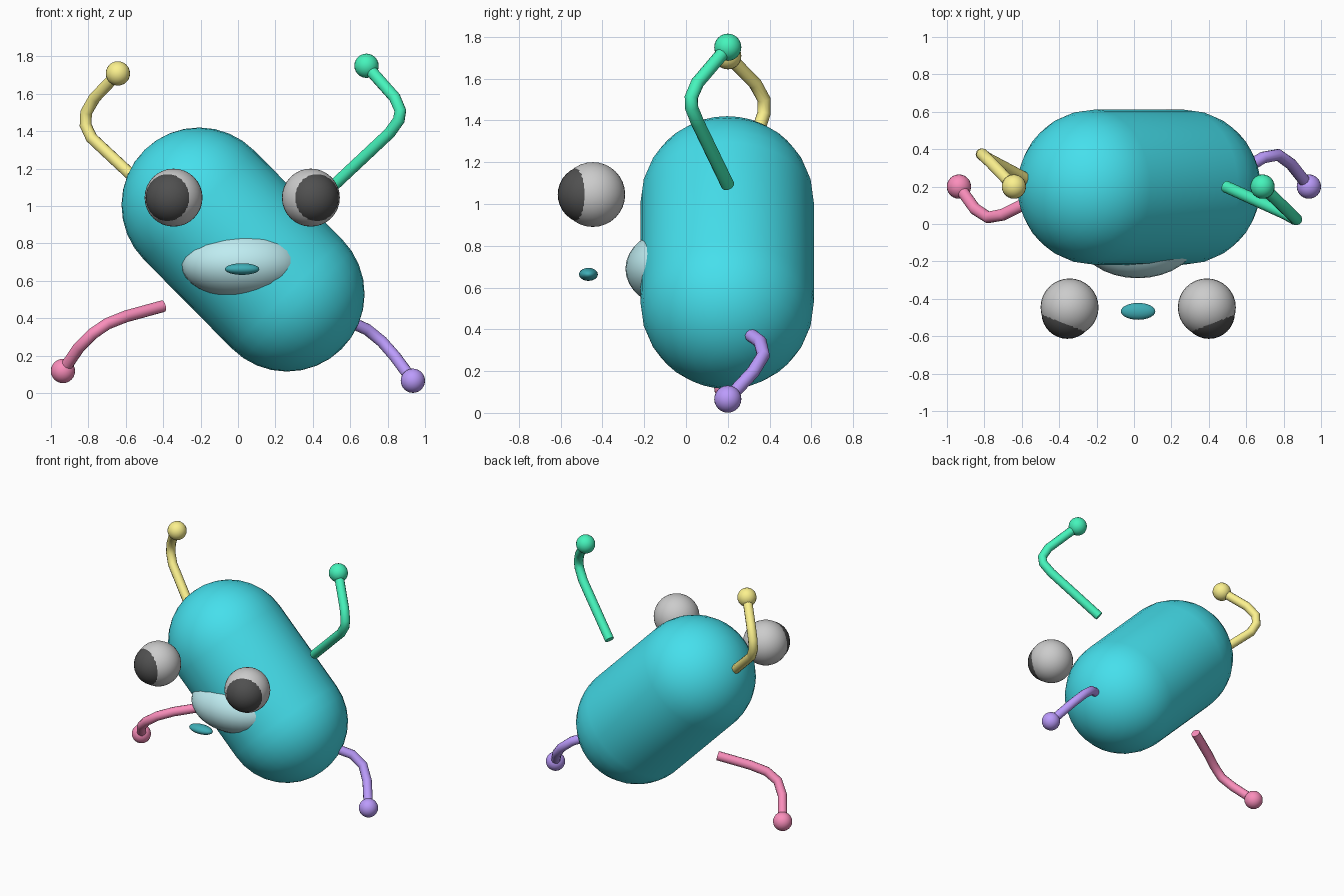
import bpy, bmesh, math
from mathutils import Vector, Matrix

if "Cube" in bpy.data.objects:
    bpy.data.objects.remove(bpy.data.objects["Cube"])


def paint(ob, name, rgb):
    mat = bpy.data.materials.get(name) or bpy.data.materials.new(name)
    mat.diffuse_color = (*rgb, 1)
    mat.use_nodes = True
    mat.node_tree.nodes["Principled BSDF"].inputs["Base Color"].default_value = mat.diffuse_color
    ob.data.materials.append(mat)


def ball(name, loc, size, seg=32, rings=16):
    bm = bmesh.new()
    bmesh.ops.create_uvsphere(bm, u_segments=seg, v_segments=rings, radius=1)
    bm.transform(Matrix.Translation(loc) @ Matrix.Diagonal((*size, 1)))
    return finish(name, bm)


def finish(name, bm):
    for f in bm.faces:
        f.smooth = True
    bmesh.ops.recalc_face_normals(bm, faces=bm.faces)
    me = bpy.data.meshes.new(name)
    bm.to_mesh(me)
    bm.free()
    ob = bpy.data.objects.new(name, me)
    bpy.context.collection.objects.link(ob)
    return ob


def capsule(name, a, b, r, seg=32, cap=8):
    # half profile revolved round z, then aimed from b to a
    a, b = Vector(a), Vector(b)
    h = (a - b).length / 2
    prof = []
    for side in (1, -1):
        angles = [math.pi / 2 * i / cap for i in range(cap + 1)]
        if side < 0:
            angles.reverse()
        prof += [(r * math.sin(t), 0, side * (h + r * math.cos(t))) for t in angles]
    bm = bmesh.new()
    vs = [bm.verts.new(p) for p in prof]
    es = [bm.edges.new(e) for e in zip(vs, vs[1:])]
    bmesh.ops.spin(bm, geom=vs + es, cent=(0, 0, 0), axis=(0, 0, 1),
                   angle=math.tau, steps=seg, use_duplicate=False)
    bmesh.ops.remove_doubles(bm, verts=bm.verts, dist=1e-4)
    rot = (a - b).to_track_quat('Z', 'Y').to_matrix().to_4x4()
    bm.transform(Matrix.Translation((a + b) / 2) @ rot)
    return finish(name, bm)


def tube(name, pts, r):
    cu = bpy.data.curves.new(name, 'CURVE')
    cu.dimensions = '3D'
    cu.bevel_depth = r
    cu.bevel_resolution = 4
    cu.use_fill_caps = True
    sp = cu.splines.new('POLY')
    sp.points.add(len(pts) - 1)
    for p, co in zip(sp.points, pts):
        p.co = (*co, 1)
    sp.use_smooth = True
    ob = bpy.data.objects.new(name, cu)
    bpy.context.collection.objects.link(ob)
    return ob


# tilted body
paint(capsule("body", (-.208, .197, 1.005), (.262, .197, .53), .415), "teal", (.06, .74, .84))

# muzzle and mouth
paint(ball("muzzle", (.02, -.06, .69), (.325, .23, .185)), "pale_teal", (.52, .84, .88))
paint(ball("mouth", (.022, -.467, .663), (.092, .045, .031)), "dark_teal", (.05, .42, .47))

# eyes with outward-turned pupils
for side, label in ((-1, "left"), (1, "right")):
    c = Vector((.0225 + side * .367, -.446, 1.045))
    look = Vector((side * math.sin(.37), -math.cos(.37), 0))
    ball(label + "_eye", c, (.155,) * 3)
    paint(ball(label + "_pupil", c + look * .031, (.139,) * 3), "black", (.08, .08, .08))

# arms and legs, each a bent tube ending in a ball
limbs = {
    "left_arm": ((.97, .88, .27), [(-.5, .2, 1.1), (-.783, .35, 1.364), (-.815, .373, 1.433),
                 (-.812, .373, 1.50), (-.767, .33, 1.578), (-.642, .2, 1.709)]),
    "right_arm": ((.06, .9, .5), [(.49, .2, 1.09), (.81, .055, 1.39), (.86, .027, 1.46),
                  (.868, .025, 1.51), (.838, .055, 1.58), (.687, .2, 1.75)]),
    "left_leg": ((.96, .27, .5), [(-.40, .2, .465), (-.60, .1, .41), (-.70, .05, .37),
                 (-.78, .035, .315), (-.85, .08, .245), (-.936, .2, .118)]),
    "right_leg": ((.5, .33, .97), [(.40, .2, .43), (.60, .30, .38), (.69, .355, .34),
                  (.77, .37, .275), (.84, .32, .195), (.935, .2, .066)]),
}
for name, (rgb, pts) in limbs.items():
    paint(tube(name, pts, .032), name + "_colour", rgb)
    paint(ball(name + "_end", pts[-1], (.065,) * 3, 24, 12), name + "_colour", rgb)
